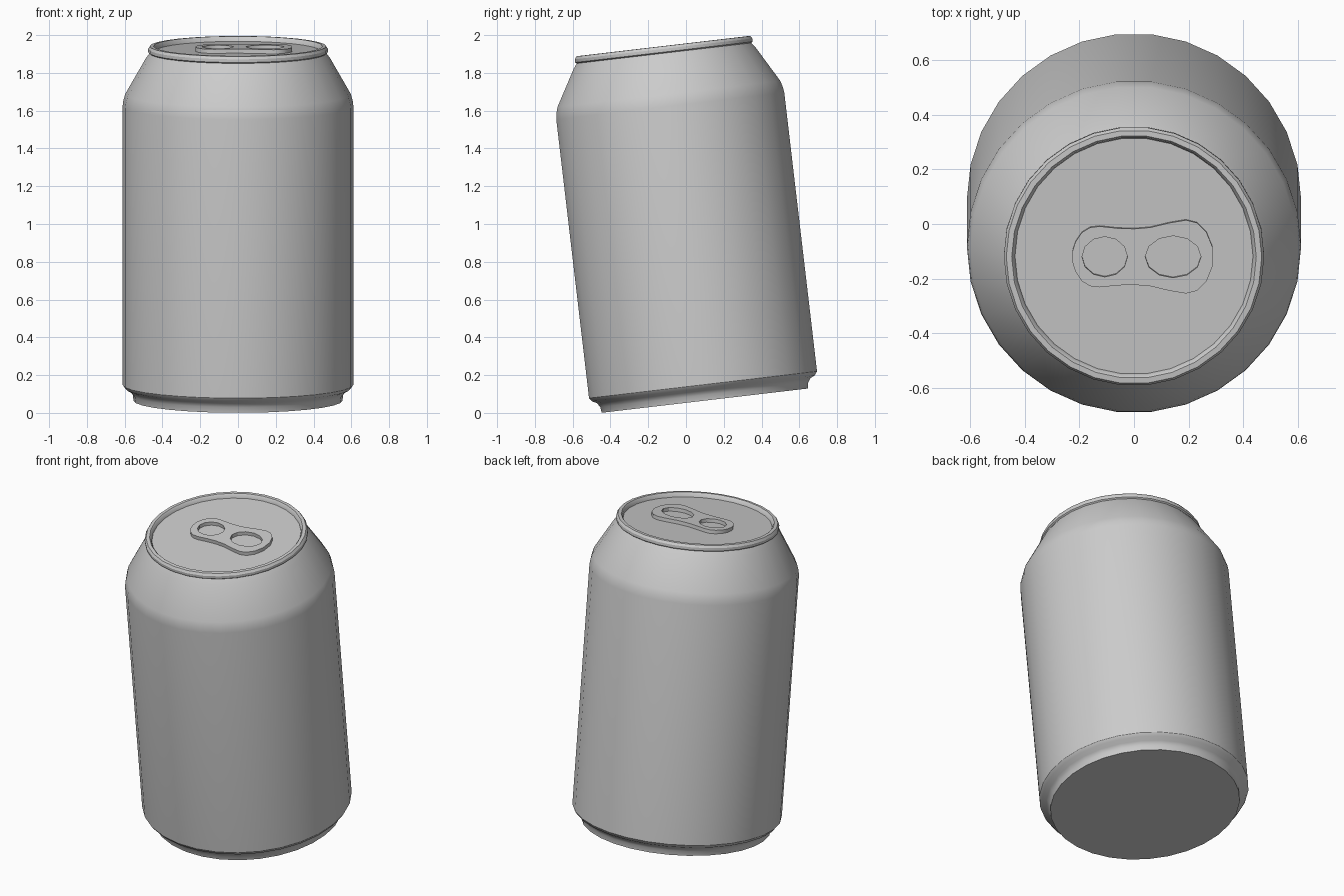
import bpy, bmesh
from math import sin, cos, pi, radians
from mathutils import Matrix

if "Cube" in bpy.data.objects:
    bpy.data.objects.remove(bpy.data.objects["Cube"])

SIDES = 30
LID_H = 1.864
# the whole can leans toward the front
TILT = Matrix.Translation((0, 0.10, 0.065)) @ Matrix.Rotation(radians(6.7), 4, 'X')


def finish(name, bm):
    bmesh.ops.recalc_face_normals(bm, faces=bm.faces)
    mesh = bpy.data.meshes.new(name)
    bm.to_mesh(mesh)
    bm.free()
    obj = bpy.data.objects.new(name, mesh)
    bpy.context.collection.objects.link(obj)
    obj.matrix_world = TILT
    bpy.ops.object.select_all(action='DESELECT')
    obj.select_set(True)
    bpy.context.view_layer.objects.active = obj
    bpy.ops.object.shade_smooth_by_angle(angle=radians(32))
    return obj


def lathe(name, profile, cap_first=False, cap_last=False):
    bm = bmesh.new()
    rings = [[bm.verts.new((r * cos(2 * pi * i / SIDES), r * sin(2 * pi * i / SIDES), h))
              for i in range(SIDES)] for r, h in profile]
    for a, b in zip(rings, rings[1:]):
        for i in range(SIDES):
            j = (i + 1) % SIDES
            bm.faces.new((a[i], a[j], b[j], b[i]))
    if cap_first:
        bm.faces.new(rings[0])
    if cap_last:
        bm.faces.new(rings[-1])
    return finish(name, bm)


# body: stepped foot, straight wall, tapered shoulder
lathe("can_body", [(0.553, 0), (0.557, 0.03), (0.572, 0.053), (0.598, 0.066),
                   (0.611, 0.085), (0.611, 1.57), (0.607, 1.60), (0.597, 1.635),
                   (0.488, 1.825), (0.468, 1.852)], cap_first=True)

# rolled rim with the recessed lid
lathe("rim_and_lid", [(0.468, 1.852), (0.476, 1.858), (0.476, 1.875), (0.467, 1.889),
                      (0.447, 1.890), (0.440, 1.882), (0.435, LID_H)], cap_last=True)

# pull tab: waisted outline with two oval holes
half = [(-0.225, 0.02), (-0.214, 0.055), (-0.19, 0.09), (-0.16, 0.108), (-0.125, 0.112),
        (-0.06, 0.105), (0, 0.103), (0.06, 0.108), (0.13, 0.125), (0.19, 0.135),
        (0.23, 0.125), (0.265, 0.09), (0.287, 0.035)]
outline = half + [(x, -y) for x, y in reversed(half)]


def oval(cx, rx, ry, n=12):
    return [(cx + rx * cos(2 * pi * i / n), ry * sin(2 * pi * i / n)) for i in range(n)]


bm = bmesh.new()
edges = []
for loop in (outline, oval(-0.107, 0.083, 0.074), oval(0.143, 0.102, 0.077)):
    vs = [bm.verts.new((x, y, LID_H - 0.002)) for x, y in loop]
    edges += [bm.edges.new((vs[i], vs[(i + 1) % len(vs)])) for i in range(len(vs))]
bmesh.ops.triangle_fill(bm, edges=edges, use_beauty=True)
top = bmesh.ops.extrude_face_region(bm, geom=bm.faces[:])
bmesh.ops.translate(bm, vec=(0, 0, 0.024),
                    verts=[g for g in top["geom"] if isinstance(g, bmesh.types.BMVert)])
finish("pull_tab", bm)
